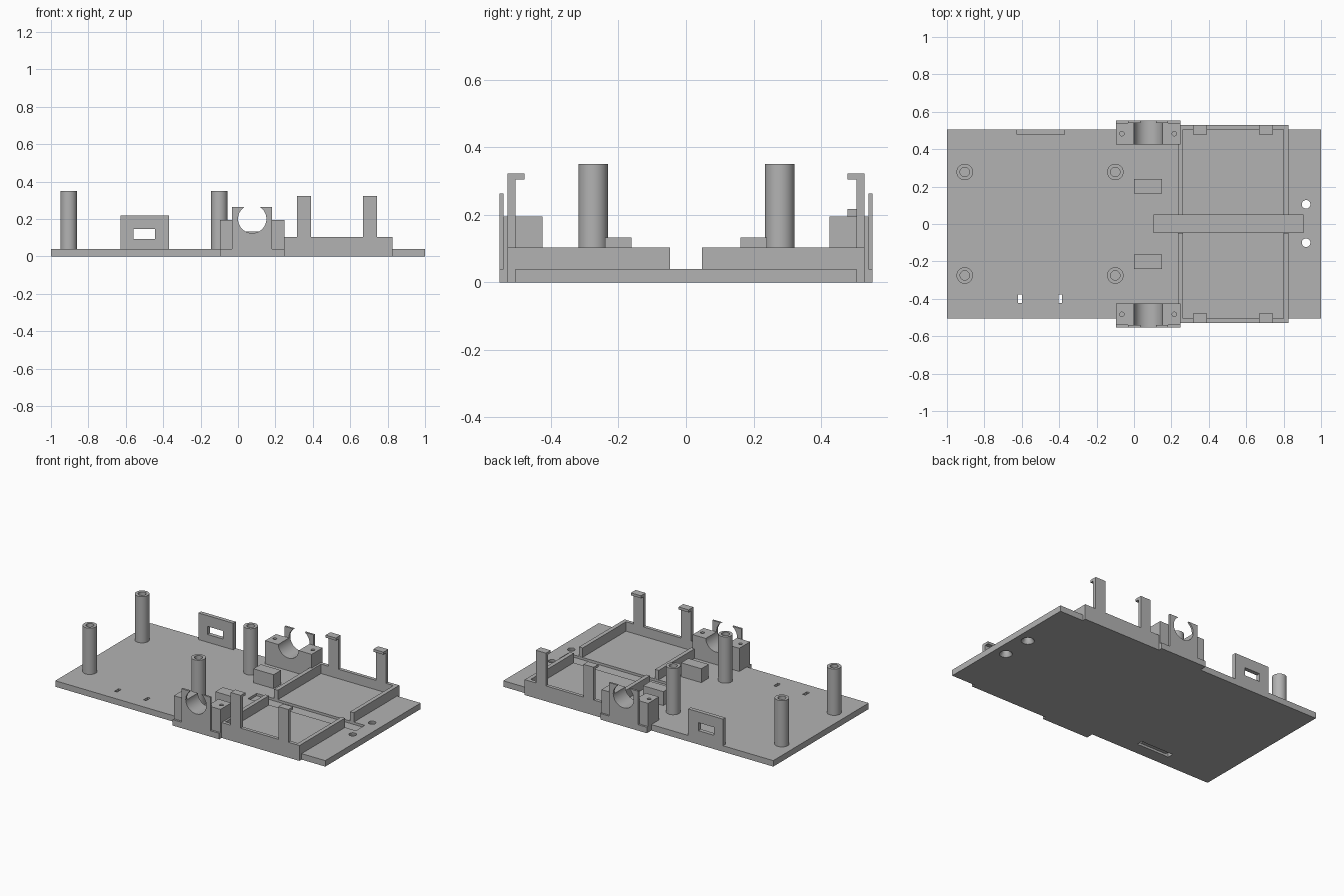
import bpy, bmesh
from mathutils import Matrix

cube = bpy.data.objects.get("Cube")
if cube:
    bpy.data.objects.remove(cube, do_unlink=True)

grey = bpy.data.materials.new("plain_grey")
grey.use_nodes = True
COLOR = (0.45, 0.45, 0.45, 1)
grey.diffuse_color = COLOR
grey.node_tree.nodes["Principled BSDF"].inputs["Base Color"].default_value = COLOR


def add_box(bm, x0, x1, y0, y1, z0, z1):
    y0, y1 = sorted((y0, y1))
    m = Matrix.Translation(((x0 + x1) / 2, (y0 + y1) / 2, (z0 + z1) / 2))
    bmesh.ops.create_cube(bm, size=1, matrix=m @ Matrix.Diagonal((x1 - x0, y1 - y0, z1 - z0, 1)))


def finish(name, bm):
    mesh = bpy.data.meshes.new(name)
    bm.to_mesh(mesh)
    bm.free()
    mesh.materials.append(grey)
    ob = bpy.data.objects.new(name, mesh)
    bpy.context.collection.objects.link(ob)
    return ob


def boxes(name, *dims):
    bm = bmesh.new()
    for d in dims:
        add_box(bm, *d)
    return finish(name, bm)


def cylinder(name, x, y, z0, z1, r, r_top=None):
    bm = bmesh.new()
    bmesh.ops.create_cone(bm, cap_ends=True, segments=40, radius1=r, radius2=r_top or r,
                          depth=z1 - z0, matrix=Matrix.Translation((x, y, (z0 + z1) / 2)))
    return finish(name, bm)


def cross_cylinder(name, x, z, r):
    # cylinder lying along y, long enough to pass through both sides
    bm = bmesh.new()
    m = Matrix.Translation((x, 0, z)) @ Matrix.Rotation(1.5707963, 4, 'X')
    bmesh.ops.create_cone(bm, cap_ends=True, segments=48, radius1=r, radius2=r, depth=3, matrix=m)
    return finish(name, bm)


def activate(ob):
    bpy.ops.object.select_all(action='DESELECT')
    ob.select_set(True)
    bpy.context.view_layer.objects.active = ob


def cut(ob, *cutters):
    activate(ob)
    for c in cutters:
        c.hide_render = True
        mod = ob.modifiers.new("cut", 'BOOLEAN')
        mod.operation = 'DIFFERENCE'
        mod.solver = 'EXACT'
        mod.object = c
        bpy.ops.object.modifier_apply(modifier=mod.name)
        bpy.data.objects.remove(c, do_unlink=True)


def smooth(ob):
    activate(ob)
    bpy.ops.object.shade_smooth_by_angle(angle=0.6)


FLOOR = 0.04      # top of the base plate
WALL_TOP = 0.103
EDGE = 0.505      # half depth of the base plate
OUTER = 0.528     # outside of the tray walls

# Base plate with strap recess, tie slots, tie groove and countersunk holes
base = boxes("base_plate", (-1, 1, -EDGE, EDGE, 0, FLOOR))
cut(base,
    boxes("strap_recess", (0.105, 0.905, -0.045, 0.048, 0.024, 0.2)),
    boxes("tie_groove", (-0.62, -0.38, -0.42, -0.38, -0.1, 0.015)))
for x in (-0.61, -0.395):
    cut(base, boxes("tie_slot", (x - 0.01, x + 0.01, -0.422, -0.378, -0.1, 0.1)))
for y in (-0.1, 0.105):
    cut(base, cylinder("screw_hole", 0.92, y, -0.1, 0.1, 0.023))
    cut(base, cylinder("countersink", 0.92, y, -0.001, 0.025, 0.04, 0.023))
smooth(base)

# Hollow standoffs
for x in (-0.905, -0.1):
    for y in (-0.275, 0.278):
        post = cylinder("standoff", x, y, FLOOR, 0.35, 0.044)
        cut(post, cylinder("bore", x, y, 0.1, 0.5, 0.025))
        smooth(post)

# Panel with window at the back edge
panel = boxes("switch_panel", (-0.628, -0.37, 0.478, EDGE, FLOOR, 0.218))
cut(panel, boxes("window", (-0.56, -0.445, 0.4, 0.6, 0.092, 0.146)))

for s, side in ((-1, "front"), (1, "back")):
    # Tray walls, open in the middle for the strap
    boxes(side + "_tray_wall",
          (0.235, 0.825, s * EDGE, s * OUTER, 0, WALL_TOP),
          (0.235, 0.262, s * 0.047, s * EDGE, FLOOR, WALL_TOP),
          (0.798, 0.825, s * 0.047, s * EDGE, FLOOR, WALL_TOP))

    # Snap clips with an inward hook
    for x in (0.315, 0.668):
        boxes(side + "_clip",
              (x, x + 0.075, s * EDGE, s * OUTER, WALL_TOP, 0.322),
              (x, x + 0.075, s * 0.478, s * EDGE, 0.305, 0.322))

    # Low stop block
    boxes(side + "_stop_block", (0, 0.15, s * 0.162, s * 0.24, FLOOR, 0.133))

    # Bearing bracket: foot, cradle block and tall outer plate
    boxes(side + "_bracket_foot", (-0.097, 0.248, s * EDGE, s * 0.553, 0, FLOOR))
    cradle = boxes(side + "_cradle", (-0.097, 0.248, s * 0.425, s * 0.54, FLOOR, 0.195))
    plate = boxes(side + "_bracket_plate", (-0.032, 0.183, s * 0.54, s * 0.553, FLOOR, 0.264))
    for part in (cradle, plate):
        cut(part, cross_cylinder("bearing_bore", 0.076, 0.2, 0.076))
    for x in (-0.065, 0.216):
        cut(cradle, cylinder("pilot_hole", x, s * 0.483, 0.1, 0.3, 0.012))
    smooth(cradle)
    smooth(plate)
